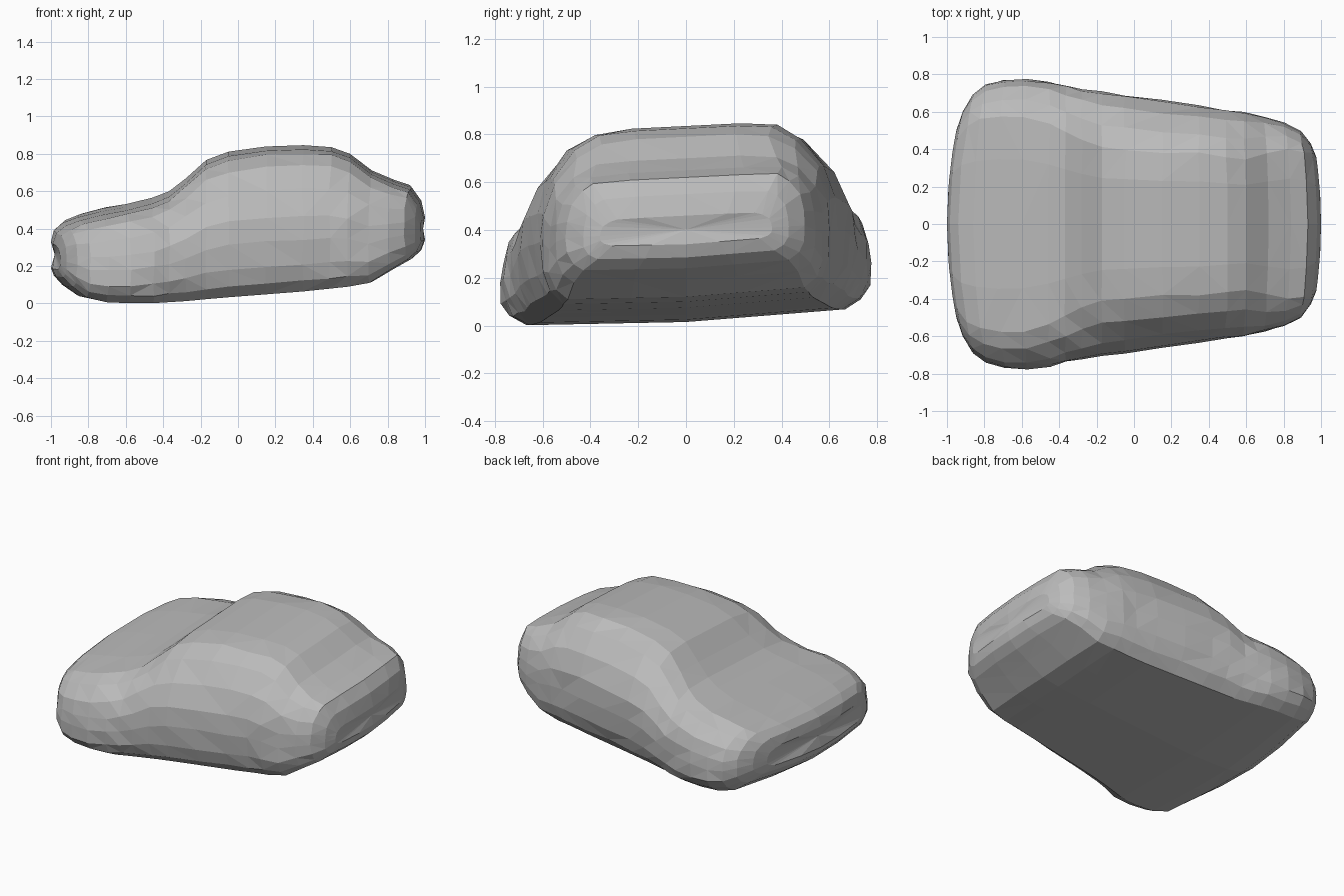
import bpy, bmesh, random

if "Cube" in bpy.data.objects:
    bpy.data.objects.remove(bpy.data.objects["Cube"], do_unlink=True)
random.seed(4)

# plain grey clay
clay = bpy.data.materials.new("clay grey")
clay.use_nodes = True
colour = (0.5, 0.5, 0.5, 1)
clay.diffuse_color = colour
clay.node_tree.nodes["Principled BSDF"].inputs["Base Color"].default_value = colour

# stations from nose to tail: x, half width, floor, top, flat share of top
stations = [
    (-1.0, .50, .19, .33, .75), (-.985, .60, .15, .39, .76),
    (-.94, .69, .10, .43, .76), (-.86, .745, .045, .46, .75),
    (-.74, .77, .02, .49, .75), (-.6, .775, .015, .515, .74),
    (-.46, .76, .015, .55, .7), (-.37, .74, .02, .585, .66),
    (-.28, .72, .025, .655, .62), (-.17, .705, .035, .755, .58),
    (-.05, .69, .045, .8, .58), (.15, .662, .06, .828, .58),
    (.35, .632, .075, .835, .6), (.5, .61, .09, .825, .59),
    (.6, .602, .10, .79, .58), (.72, .575, .12, .7, .66),
    (.84, .545, .19, .65, .74), (.93, .5, .24, .62, .77),
    (.98, .43, .285, .55, .8), (1.0, .36, .34, .46, .8)]


def half_section(r, box):
    """Share of width and height, from the top centre down to the floor."""
    e = 1 - r
    return [(0, 1), (r * .6, 1), (r, .98), (r + e * (.4 + .04 * box), .9),
            (r + e * (.75 + .08 * box), .74), (.99, .55), (1, .38),
            (.985 + .01 * box, .2), (.94 + .01 * box, .08),
            (.84 + .02 * box, 0), (.4, 0), (0, 0)]


def add_ring(bm, x, w, low, top, r):
    box = min(1, abs(x - .12) / .6) ** 2              # squarer over the wheels
    half = half_section(r, box)
    section = half + [(-y, z) for y, z in half[-2:0:-1]]
    ring = []
    for yf, zf in section:
        y = w * yf
        z = low + (top - low) * zf
        z += .05 * y + .03 * abs(y) * (1 - zf)        # body leans, floor lifts at one side
        bow = -.2 * x ** 3 * y * y                    # rounded nose and tail
        j = .005 if .05 < zf < .99 and abs(x) < .97 else 0   # hand-shaped unevenness
        ring.append(bm.verts.new((x + bow + random.uniform(-j, j),
                                  y + random.uniform(-j, j),
                                  max(0, z + random.uniform(-j, j)))))
    return ring


# loft the car body through the stations
bm = bmesh.new()
rings = [add_ring(bm, *s) for s in stations]
for a, b in zip(rings, rings[1:]):
    for i in range(len(a)):
        k = (i + 1) % len(a)
        bm.faces.new((a[i], a[k], b[k], b[i]))

# close nose and tail with a fan of flat faces
caps = [bm.faces.new(rings[0]), bm.faces.new(rings[-1])]
bmesh.ops.poke(bm, faces=caps)
bmesh.ops.recalc_face_normals(bm, faces=bm.faces)
bmesh.ops.triangulate(bm, faces=bm.faces, quad_method='SHORT_EDGE')
mesh = bpy.data.meshes.new("car_body")
bm.to_mesh(mesh)
bm.free()
mesh.materials.append(clay)
body = bpy.data.objects.new("car_body", mesh)
bpy.context.collection.objects.link(body)
